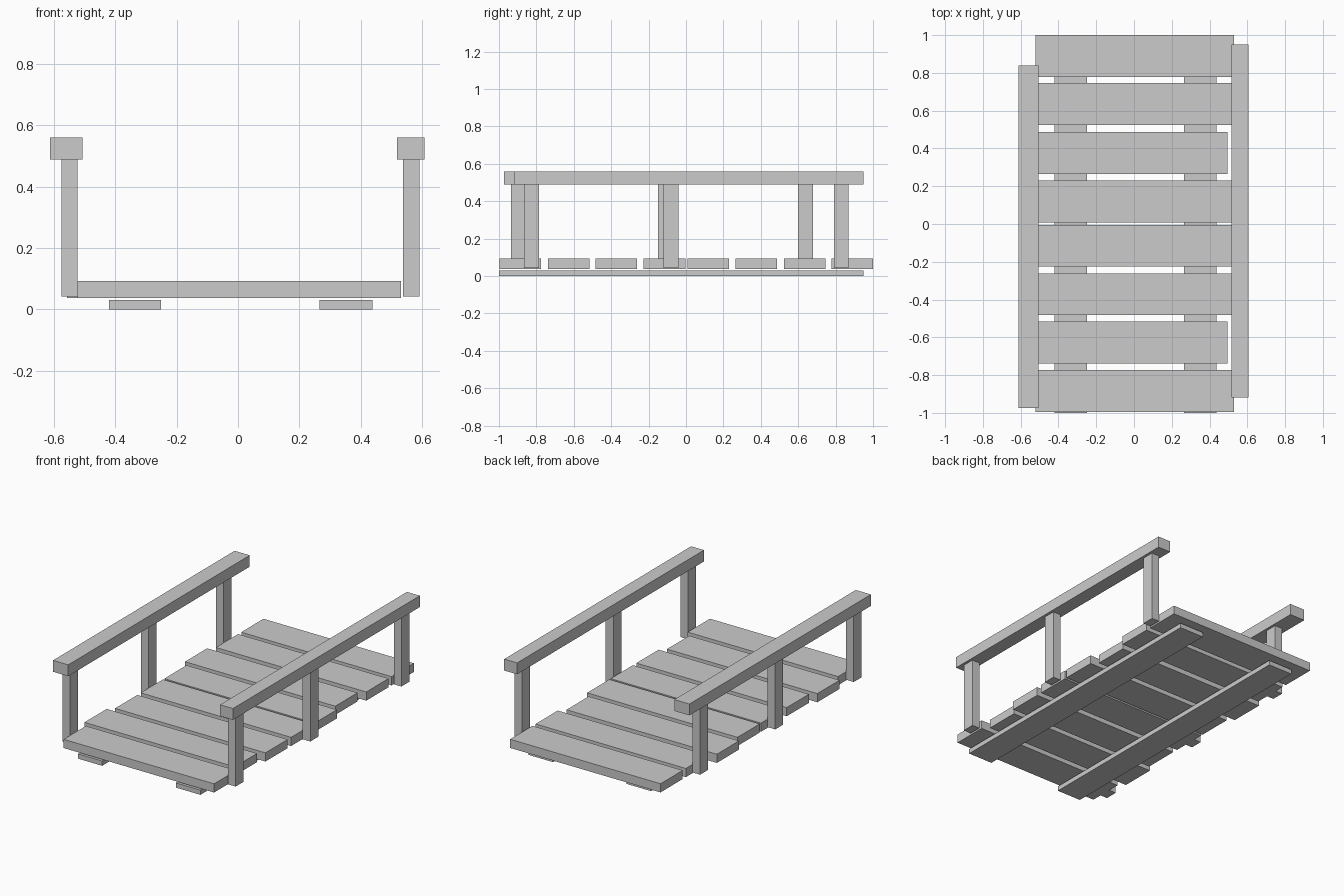
import bpy

if "Cube" in bpy.data.objects:
    bpy.data.objects.remove(bpy.data.objects["Cube"])


def box(name, x, y, z):
    """Axis-aligned box from (min, max) ranges."""
    bpy.ops.mesh.primitive_cube_add(
        size=1, location=[(a + b) / 2 for a, b in (x, y, z)])
    ob = bpy.context.object
    ob.name = name
    ob.scale = [b - a for a, b in (x, y, z)]
    bpy.ops.object.transform_apply(location=False, rotation=False, scale=True)
    return ob


# Two flat bearers under the deck
box("bearer_left", (-0.42, -0.25), (-1.0, 0.95), (0, 0.03))
box("bearer_right", (0.265, 0.437), (-1.0, 0.95), (0, 0.03))

# Deck planks, two of them shifted sideways
plank_centres = [-0.885, -0.628, -0.372, -0.115, 0.12, 0.376, 0.636, 0.889]
for i, y in enumerate(plank_centres):
    shift = -0.035 if i in (1, 5) else 0
    box(f"deck_plank_{i + 1}", (-0.522 + shift, 0.53 + shift),
        (y - 0.111, y + 0.111), (0.038, 0.093))

# Handrails, each on three posts
sides = {
    "left": ((-0.612, -0.506), (-0.974, 0.84), (-0.575, -0.522), (-0.895, -0.11, 0.64)),
    "right": ((0.517, 0.607), (-0.918, 0.95), (0.537, 0.59), (-0.826, -0.08, 0.83)),
}
for side, (rail_x, rail_y, post_x, post_ys) in sides.items():
    box(f"handrail_{side}", rail_x, rail_y, (0.488, 0.56))
    for i, y in enumerate(post_ys):
        box(f"post_{side}_{i + 1}", post_x, (y - 0.04, y + 0.04), (0.042, 0.488))
